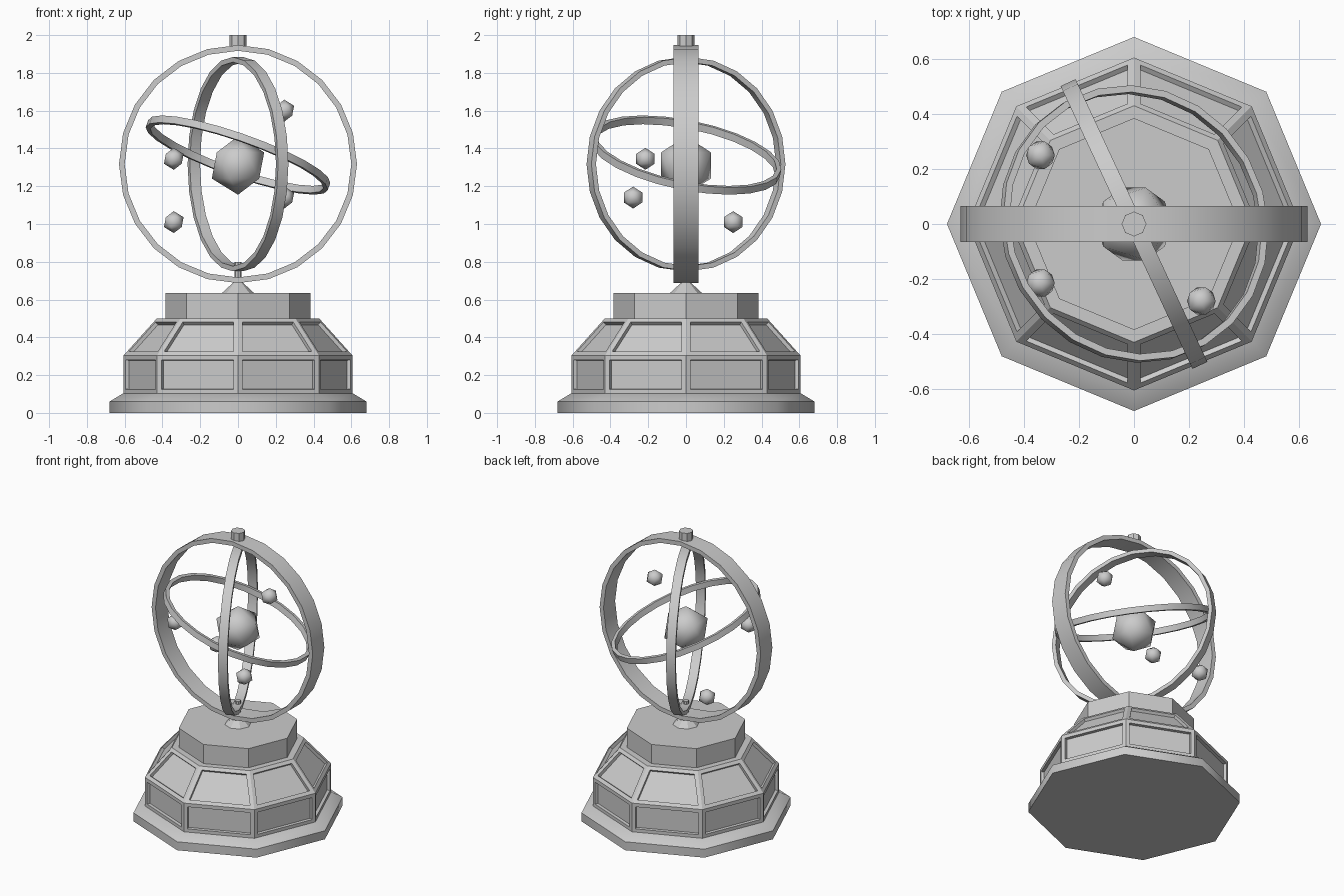
import bpy, bmesh, math
from mathutils import Vector, Matrix

if "Cube" in bpy.data.objects:
    bpy.data.objects.remove(bpy.data.objects["Cube"])


def finish(bm, name, matrix=Matrix(), smooth=None):
    bmesh.ops.recalc_face_normals(bm, faces=bm.faces[:])
    me = bpy.data.meshes.new(name)
    bm.to_mesh(me)
    bm.free()
    ob = bpy.data.objects.new(name, me)
    bpy.context.collection.objects.link(ob)
    ob.matrix_world = matrix
    if smooth:
        bpy.ops.object.select_all(action='DESELECT')
        ob.select_set(True)
        bpy.context.view_layer.objects.active = ob
        bpy.ops.object.shade_smooth_by_angle(angle=math.radians(smooth))
    return ob


def lathe(name, profile, sides=8, smooth=None, panels=False):
    """Capped stack of polygon loops; profile is (radius, z) from bottom to top."""
    bm = bmesh.new()
    loops = [[bm.verts.new((r * math.cos(math.tau * i / sides),
                            r * math.sin(math.tau * i / sides), z))
              for i in range(sides)] for r, z in profile]
    walls = []
    for a, b in zip(loops, loops[1:]):
        for i in range(sides):
            j = (i + 1) % sides
            walls.append(bm.faces.new((a[i], a[j], b[j], b[i])))
    bm.faces.new(loops[0][::-1])
    bm.faces.new(loops[-1])
    if panels:
        bm.normal_update()
        bmesh.ops.inset_individual(bm, faces=walls, thickness=0.025, use_even_offset=True)
        bmesh.ops.inset_individual(bm, faces=walls, thickness=0.002, depth=-0.02,
                                   use_even_offset=True)
    return finish(bm, name, smooth=smooth)


def ring(name, outer, inner, width, matrix, sides=24):
    """Flat band around local z with a rectangular section."""
    bm = bmesh.new()
    h = width / 2
    section = [(outer, -h), (outer, h), (inner, h), (inner, -h)]
    loops = [[bm.verts.new((r * math.cos(math.tau * i / sides),
                            r * math.sin(math.tau * i / sides), z)) for r, z in section]
             for i in range(sides)]
    for i in range(sides):
        a, b = loops[i], loops[(i + 1) % sides]
        for k in range(4):
            m = (k + 1) % 4
            bm.faces.new((a[k], b[k], b[m], a[m]))
    return finish(bm, name, matrix, smooth=40)


def ball(name, radius, centre):
    bm = bmesh.new()
    bmesh.ops.create_icosphere(bm, subdivisions=1, radius=radius)
    return finish(bm, name, Matrix.Translation(centre), smooth=60)


# Octagonal pedestal
lathe("foot", [(0.68, 0), (0.68, 0.06), (0.61, 0.102)], smooth=50)
lathe("panelled_body", [(0.605, 0.1), (0.605, 0.305), (0.43, 0.5)], panels=True)
lathe("top_block", [(0.385, 0.49), (0.385, 0.635)])

# Pivots below and above the rings
lathe("pivot_cone", [(0.09, 0.63), (0.025, 0.69)])
lathe("lower_pin", [(0.018, 0.68), (0.018, 0.8)])
lathe("top_knob", [(0.045, 1.935), (0.045, 2.0)])

# Three nested rings
quarter = Matrix.Rotation(math.pi / 2, 4, 'X')
mid = Matrix.Translation((0, 0, 1.317))
ring("outer_ring", 0.63, 0.60, 0.13, mid @ quarter)
ring("middle_ring", 0.567, 0.54, 0.06,
     mid @ Matrix.Rotation(math.radians(-65), 4, 'Z') @ quarter)
tilt = Vector((0.325, 0.187, 0.927)).to_track_quat('Z', 'Y').to_matrix().to_4x4()
ring("inner_ring", 0.51, 0.485, 0.04, Matrix.Translation((0, 0, 1.365)) @ tilt)

# Sun and its small planets
ball("sun", 0.155, (0, 0, 1.31))
for n, p in enumerate([(-0.34, 0.25, 1.01), (-0.34, -0.215, 1.345),
                       (0.245, -0.28, 1.14), (0.245, 0.0, 1.6)], 1):
    ball(f"planet_{n}", 0.058, p)
